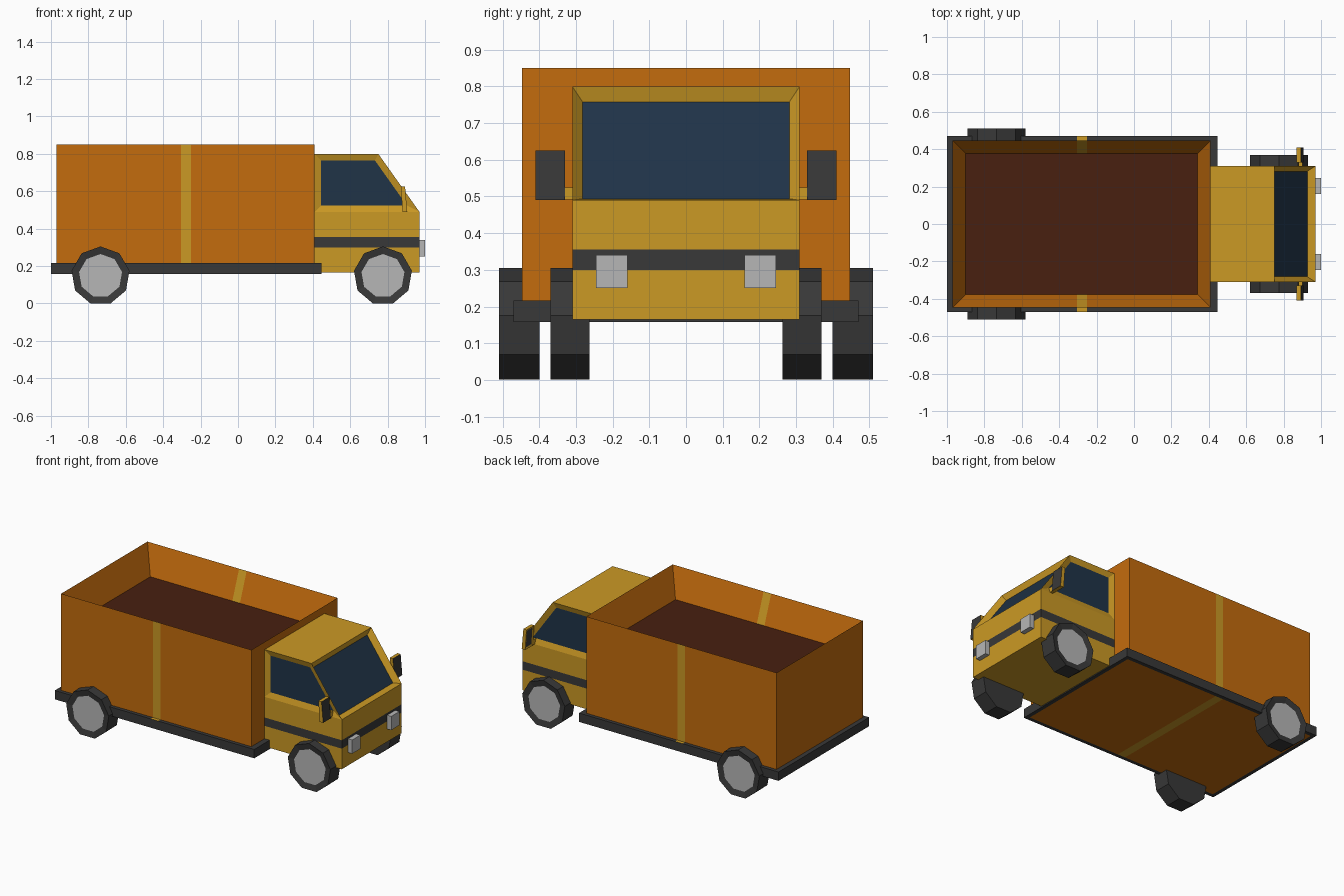
import bpy, bmesh, math
from mathutils import Vector

if "Cube" in bpy.data.objects:
    bpy.data.objects.remove(bpy.data.objects["Cube"])


def mat(name, r, g, b):
    m = bpy.data.materials.new(name)
    m.diffuse_color = (r, g, b, 1)
    m.use_nodes = True
    m.node_tree.nodes["Principled BSDF"].inputs["Base Color"].default_value = m.diffuse_color
    return m


ORANGE, YELLOW, DARK, GLASS, FLOOR, LIGHT = range(6)
MATS = [mat("orange", 0.55, 0.15, 0.004), mat("yellow", 0.60, 0.32, 0.018),
        mat("dark", 0.04, 0.04, 0.04), mat("glass", 0.014, 0.033, 0.064),
        mat("floor", 0.065, 0.014, 0.005), mat("light", 0.47, 0.47, 0.47)]


def prism(profile, y0, y1, m):
    """Extrude an (x, z) profile along y."""
    bm = bmesh.new()
    f = bm.faces.new([bm.verts.new((x, y0, z)) for x, z in profile])
    ext = bmesh.ops.extrude_face_region(bm, geom=[f], use_keep_orig=True)
    vs = [v for v in ext["geom"] if isinstance(v, bmesh.types.BMVert)]
    bmesh.ops.translate(bm, verts=vs, vec=(0, y1 - y0, 0))
    bmesh.ops.recalc_face_normals(bm, faces=bm.faces)
    for f in bm.faces:
        f.material_index = m
    bm.normal_update()
    return bm


def block(x0, x1, y0, y1, z0, z1, m):
    return prism([(x0, z0), (x1, z0), (x1, z1), (x0, z1)], y0, y1, m)


def cut(bm, axis, value):
    n, co = Vector((0, 0, 0)), Vector((0, 0, 0))
    n[axis], co[axis] = 1, value
    bmesh.ops.bisect_plane(bm, geom=bm.verts[:] + bm.edges[:] + bm.faces[:],
                           plane_co=co, plane_no=n)
    bm.normal_update()


def panel(bm, face, inset, depth, m):
    """Inset a face, sink it and colour it."""
    n = face.normal.copy()
    bmesh.ops.inset_region(bm, faces=[face], thickness=inset, use_even_offset=True)
    bmesh.ops.translate(bm, verts=face.verts[:], vec=n * -depth)
    face.material_index = m
    bm.normal_update()


def finish(bm, name):
    me = bpy.data.meshes.new(name)
    bm.to_mesh(me)
    bm.free()
    for m in MATS:
        me.materials.append(m)
    ob = bpy.data.objects.new(name, me)
    bpy.context.collection.objects.link(ob)


def facing(bm, axis, sign):
    return [f for f in bm.faces if f.normal[axis] * sign > 0.9]


def stripe(bm, skip):
    """Yellow band round the body."""
    for x in (-0.305, -0.25):
        cut(bm, 0, x)
    for f in bm.faces:
        if (-0.305 < f.calc_center_median().x < -0.25
                and f.material_index == ORANGE or skip(f)):
            f.material_index = YELLOW


# Open cargo box with yellow rim
bm = block(-0.97, 0.41, -0.447, 0.447, 0.21, 0.85, ORANGE)
panel(bm, facing(bm, 2, 1)[0], 0.07, 0.185, FLOOR)
for f in facing(bm, 2, 1):
    if f.material_index != FLOOR:
        f.material_index = YELLOW
stripe(bm, lambda f: False)
finish(bm, "cargo_box")

# Chassis tray, orange underside
bm = block(-1.0, 0.447, -0.47, 0.47, 0.158, 0.216, DARK)
panel(bm, facing(bm, 2, -1)[0], 0.025, 0.0, ORANGE)
stripe(bm, lambda f: f.normal.z > 0.9 and -0.305 < f.calc_center_median().x < -0.25)
finish(bm, "chassis")

# Cab with dark belt and sunken windows
bm = prism([(0.41, 0.165), (0.97, 0.165), (0.97, 0.49), (0.75, 0.80), (0.41, 0.80)],
           -0.31, 0.31, YELLOW)
for z in (0.30, 0.355, 0.49):
    cut(bm, 2, z)
for f in bm.faces:
    if 0.30 < f.calc_center_median().z < 0.355:
        f.material_index = DARK
windscreen = [f for f in bm.faces if f.normal.x > 0.5 and f.normal.z > 0.3]
panel(bm, windscreen[0], 0.028, 0.033, GLASS)
for s in (1, -1):
    side = max(facing(bm, 1, s), key=lambda f: f.calc_center_median().z)
    panel(bm, side, 0.035, 0.012, GLASS)
finish(bm, "cab")

for s, tag in ((1, "left"), (-1, "right")):
    # Headlights
    finish(block(0.96, 1.0, s * 0.16, s * 0.245, 0.25, 0.34, LIGHT), "headlight_" + tag)

    # Mirror and its arm
    bm = prism([(0.870, 0.625), (0.893, 0.625), (0.905, 0.49), (0.880, 0.49)],
               s * 0.33, s * 0.41, YELLOW)
    for f in facing(bm, 0, 1):
        f.material_index = DARK
    panel(bm, facing(bm, 0, -1)[0], 0.012, 0.004, DARK)
    finish(bm, "mirror_" + tag)
    finish(block(0.88, 0.90, s * 0.28, s * 0.335, 0.492, 0.525, YELLOW), "mirror_arm_" + tag)

    # Nine-sided wheels with a pale hub on the outside
    for pos, cx, y0, y1 in (("rear", -0.735, 0.40, 0.51), ("front", 0.775, 0.263, 0.37)):
        angles = [math.radians(40 * k) for k in range(9)]
        ring = [(cx + 0.157 * math.sin(a), 0.148 + 0.157 * math.cos(a)) for a in angles]
        bm = prism(ring, s * y0, s * y1, DARK)
        panel(bm, facing(bm, 1, s)[0], 0.038, 0.008, LIGHT)
        finish(bm, f"wheel_{pos}_{tag}")
